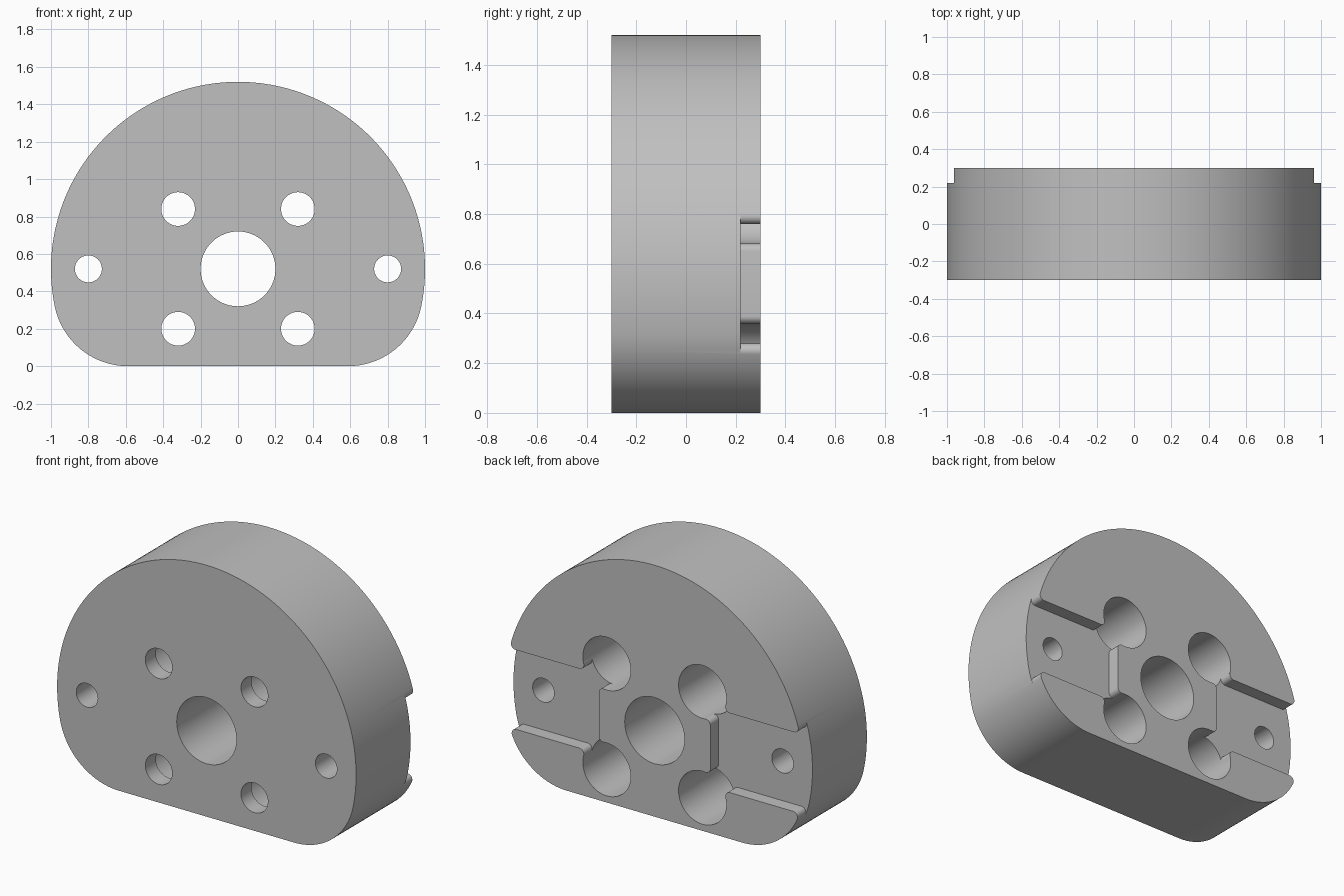
import bpy, bmesh
from math import sin, cos, pi, atan2, sqrt, hypot, radians

if "Cube" in bpy.data.objects:
    bpy.data.objects.remove(bpy.data.objects["Cube"])

MID = 0.52            # height of the bore axis
HALF = 0.3            # half thickness
CORNER_R = 0.4        # lower corner radius
CORNER_X = sqrt((1 - CORNER_R) ** 2 - (MID - CORNER_R) ** 2)
BOLT, BORE_R = 0.32, 0.16
EDGE = 0.03           # rounding of pocket corners
SLOT, WALL = 0.24, 0.373

grey = bpy.data.materials.new("plain grey")
grey.use_nodes = True
grey.diffuse_color = (0.53, 0.53, 0.53, 1)
grey.node_tree.nodes["Principled BSDF"].inputs["Base Color"].default_value = (0.53, 0.53, 0.53, 1)


def arc(x, z, r, a0, a1, n):
    return [(x + r * cos(a0 + (a1 - a0) * i / n), z + r * sin(a0 + (a1 - a0) * i / n))
            for i in range(n + 1)]


def prism(name, points, y0, y1):
    """Extrude an x-z outline along y."""
    bm = bmesh.new()
    face = bm.faces.new([bm.verts.new((x, y0, z)) for x, z in points])
    new = bmesh.ops.extrude_face_region(bm, geom=[face])["geom"]
    bmesh.ops.translate(bm, vec=(0, y1 - y0, 0),
                        verts=[v for v in new if isinstance(v, bmesh.types.BMVert)])
    bmesh.ops.recalc_face_normals(bm, faces=bm.faces)
    mesh = bpy.data.meshes.new(name)
    bm.to_mesh(mesh)
    bm.free()
    mesh.materials.append(grey)
    obj = bpy.data.objects.new(name, mesh)
    bpy.context.collection.objects.link(obj)
    return obj


def cut(target, points, y0, y1):
    cutter = prism("cutter", points, y0, y1)
    cutter.hide_render = True
    mod = target.modifiers.new("cut", "BOOLEAN")
    mod.operation, mod.solver, mod.object = "DIFFERENCE", "EXACT", cutter
    bpy.context.view_layer.objects.active = target
    bpy.ops.object.modifier_apply(modifier=mod.name)
    bpy.data.objects.remove(cutter)


def hole(target, x, z, r, y0, y1):
    cut(target, arc(x, z, r, 0, 2 * pi, 64)[:-1], y0, y1)


def pocket_half(flip):
    """Pocket edge from the inner wall out to the rim; flip = -1 for the lower half."""
    # rounding between inner wall and counterbore
    x1 = WALL - EDGE
    z1 = BOLT - sqrt((BORE_R + EDGE) ** 2 - (BOLT - x1) ** 2)
    pts = arc(x1, z1, EDGE, 0, atan2(BOLT - z1, BOLT - x1), 8)
    pts.append((BOLT, BOLT))
    # rounding between counterbore and slot edge
    z2 = SLOT + EDGE
    x2 = BOLT + sqrt((BORE_R + EDGE) ** 2 - (BOLT - z2) ** 2)
    pts += arc(x2, z2, EDGE, atan2(BOLT - z2, BOLT - x2), 1.5 * pi, 8)
    # rounding where the slot leaves the rim
    cx, cz, r = (0, 0, 1) if flip > 0 else (CORNER_X, MID - CORNER_R, CORNER_R)
    x3 = cx + sqrt((r - EDGE) ** 2 - (z2 - cz) ** 2)
    pts += arc(x3, z2, EDGE, -pi / 2, atan2(z2 - cz, x3 - cx), 8)
    pts.append((1.2, pts[-1][1]))
    return [(x, MID + flip * z) for x, z in pts]


# Body: large round top, two rounded lower corners, flat base
tangent = atan2(CORNER_R - MID, CORNER_X)
outline = arc(0, MID, 1, tangent, pi - tangent, 120)
outline += arc(-CORNER_X, CORNER_R, CORNER_R, pi - tangent, 1.5 * pi, 24)[1:]
outline += arc(CORNER_X, CORNER_R, CORNER_R, -pi / 2, tangent, 24)[:-1]
body = prism("mounting_block", outline, -HALF, HALF)

# Central bore, pin holes and counterbored bolt holes
hole(body, 0, MID, 0.2, -0.4, 0.4)
for side in (-1, 1):
    hole(body, side * 0.8, MID, 0.072, -0.4, 0.4)
    for up in (-1, 1):
        hole(body, side * BOLT, MID + up * BOLT, 0.09, -0.4, 0)
        hole(body, side * BOLT, MID + up * BOLT, BORE_R, -0.2, 0.4)

# Shallow side pockets in the back face
pocket = pocket_half(1) + pocket_half(-1)[::-1]
for side in (-1, 1):
    cut(body, [(side * x, z) for x, z in pocket], 0.22, 0.4)

bpy.ops.object.select_all(action="DESELECT")
body.select_set(True)
bpy.context.view_layer.objects.active = body
bpy.ops.object.shade_smooth_by_angle(angle=radians(30))
